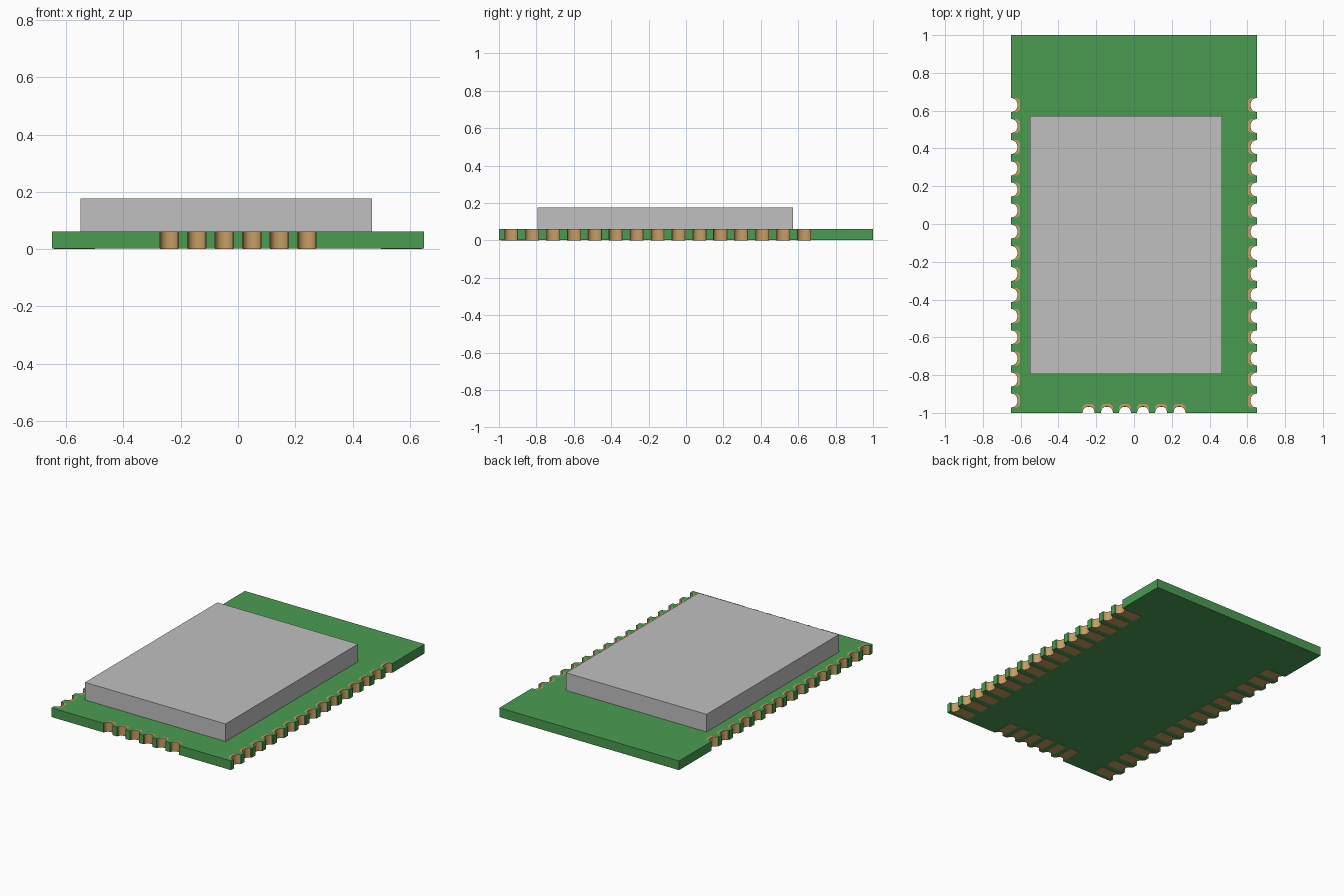
import bpy, bmesh, math

cube = bpy.data.objects.get("Cube")
if cube:
    bpy.data.objects.remove(cube)


def material(name, rgb):
    m = bpy.data.materials.new(name)
    m.use_nodes = True
    m.diffuse_color = (*rgb, 1)
    m.node_tree.nodes["Principled BSDF"].inputs["Base Color"].default_value = (*rgb, 1)
    return m


GREEN = material("board green", (0.07, 0.33, 0.085))
GREY = material("shield grey", (0.53, 0.53, 0.53))
GOLD = material("pad gold", (0.56, 0.34, 0.127))

W, L = 0.65, 1.0          # board half width and half length
BASE, TOP = 0.002, 0.062  # board underside and top
PAD_LENGTH = 0.15


def prism(name, outline, z0, z1, mat):
    """Extrude a flat outline straight up into a closed solid."""
    bm = bmesh.new()
    face = bm.faces.new([bm.verts.new((x, y, z0)) for x, y in outline])
    res = bmesh.ops.extrude_face_region(bm, geom=[face], use_keep_orig=True)
    for v in res["geom"]:
        if isinstance(v, bmesh.types.BMVert):
            v.co.z = z1
    bmesh.ops.recalc_face_normals(bm, faces=bm.faces[:])
    mesh = bpy.data.meshes.new(name)
    bm.to_mesh(mesh)
    bm.free()
    mesh.materials.append(mat)
    obj = bpy.data.objects.new(name, mesh)
    bpy.context.collection.objects.link(obj)
    return obj


# Each edge maps (distance along, depth inward) to board coordinates
EDGES = {
    "front": lambda a, d: (a, -L + d),
    "left": lambda a, d: (W - d, a),
    "right": lambda a, d: (-W + d, a),
}
side_centres = [-0.935 + 0.1118 * i for i in range(15)]
CENTRES = {
    "front": [-0.24 + 0.096 * i for i in range(6)],
    "left": side_centres,
    "right": side_centres,
}
HALF = {"front": 0.032, "left": 0.037, "right": 0.037}
DEPTH = 0.046


def notch(c, h, start=0.0):
    """Chamfered slot in the board edge, in order along the edge."""
    half = [(h, start), (h, DEPTH - 0.014), (h - 0.012, DEPTH)]
    return [(c - a, d) for a, d in half] + [(c + a, d) for a, d in reversed(half)]


def edge_points(edge):
    pts = [p for c in CENTRES[edge] for p in notch(c, HALF[edge])]
    return [EDGES[edge](a, d) for a, d in pts]


# Board with slotted edges
outline = [(-W, -L)] + edge_points("front") + [(W, -L)] + edge_points("left")
outline += [(W, L), (-W, L)] + edge_points("right")[::-1]
prism("circuit_board", outline, BASE, TOP, GREEN)

# Plated half-holes and their solder pads underneath
for edge, place in EDGES.items():
    h = HALF[edge]
    for i, c in enumerate(CENTRES[edge]):
        inner = []
        for k in range(13):
            t = math.pi * k / 12
            inner.append((c + (h - 0.002) * math.cos(t), 0.007 + 0.026 * math.sin(t)))
        hole = [place(a, d) for a, d in notch(c, h, 0.007) + inner]
        plating = prism(f"{edge}_plating_{i + 1}", hole, 0.0, TOP, GOLD)
        plating.select_set(True)
        bpy.context.view_layer.objects.active = plating
        bpy.ops.object.shade_smooth_by_angle(angle=math.radians(30))
        plating.select_set(False)
        pad = [(c - h, DEPTH - 0.014), (c + h, DEPTH - 0.014),
               (c + h, PAD_LENGTH), (c - h, PAD_LENGTH)]
        prism(f"{edge}_pad_{i + 1}", [place(a, d) for a, d in pad], 0.0, BASE + 0.001, GOLD)

# Metal shield can
x0, x1, y0, y1 = -0.55, 0.467, -0.795, 0.573
prism("shield_can", [(x0, y0), (x1, y0), (x1, y1), (x0, y1)], TOP, 0.177, GREY)
